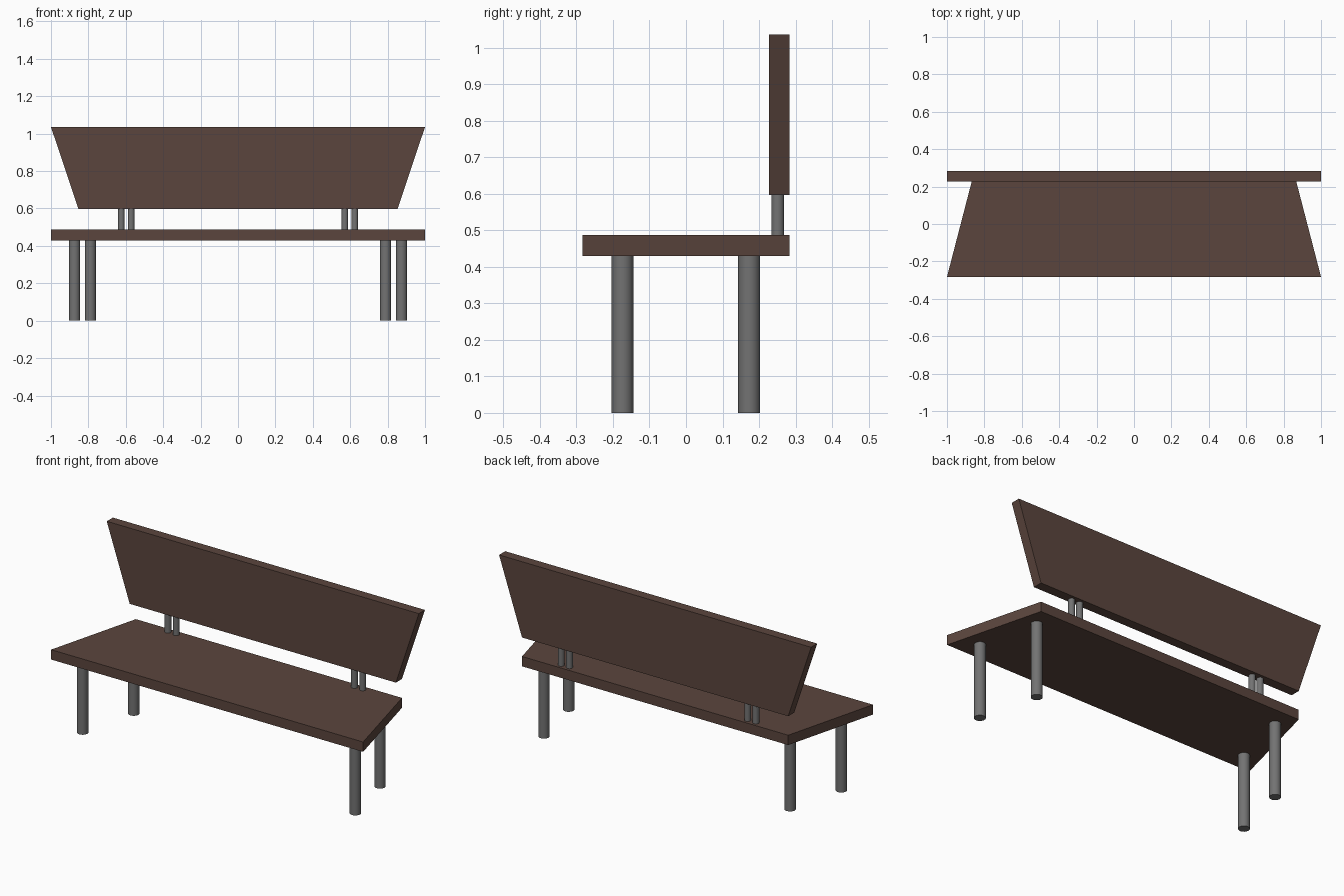
import bpy, bmesh, math
from mathutils import Vector

if "Cube" in bpy.data.objects:
    bpy.data.objects.remove(bpy.data.objects["Cube"])


def material(name, color):
    mat = bpy.data.materials.new(name)
    mat.diffuse_color = (*color, 1)
    mat.use_nodes = True
    mat.node_tree.nodes["Principled BSDF"].inputs["Base Color"].default_value = mat.diffuse_color
    return mat


wood = material("dark_wood", (0.105, 0.06, 0.047))
metal = material("grey_metal", (0.17, 0.17, 0.17))


def slab(name, profile, thickness):
    """Extrude a flat closed profile by the thickness vector."""
    bm = bmesh.new()
    face = bm.faces.new([bm.verts.new(p) for p in profile])
    ext = bmesh.ops.extrude_face_region(bm, geom=[face], use_keep_orig=True)
    verts = [g for g in ext["geom"] if isinstance(g, bmesh.types.BMVert)]
    bmesh.ops.translate(bm, verts=verts, vec=Vector(thickness))
    bmesh.ops.recalc_face_normals(bm, faces=bm.faces)
    mesh = bpy.data.meshes.new(name)
    bm.to_mesh(mesh)
    bm.free()
    mesh.materials.append(wood)
    obj = bpy.data.objects.new(name, mesh)
    bpy.context.collection.objects.link(obj)


def post(name, x, y, radius, z0, z1):
    """Vertical round post from z0 to z1."""
    bpy.ops.mesh.primitive_cylinder_add(
        vertices=32, radius=radius, depth=z1 - z0, location=(x, y, (z0 + z1) / 2))
    obj = bpy.context.object
    obj.name = name
    obj.data.materials.append(metal)
    bpy.ops.object.shade_smooth_by_angle(angle=math.radians(40))


WIDE, NARROW, DEPTH = 1.0, 0.853, 0.283
SEAT_Z, SEAT_TOP = 0.43, 0.487
BACK_Z, BACK_TOP, BACK_THICK = 0.597, 1.036, 0.056

# Seat: trapezoid, wide at the front
slab("seat", [(-WIDE, -DEPTH, SEAT_Z), (WIDE, -DEPTH, SEAT_Z),
              (NARROW, DEPTH, SEAT_Z), (-NARROW, DEPTH, SEAT_Z)],
     (0, 0, SEAT_TOP - SEAT_Z))

# Backrest: trapezoid, wide at the top
slab("backrest", [(-NARROW, DEPTH, BACK_Z), (NARROW, DEPTH, BACK_Z),
                  (WIDE, DEPTH, BACK_TOP), (-WIDE, DEPTH, BACK_TOP)],
     (0, -BACK_THICK, 0))

# Legs and paired backrest supports on both sides
for side, s in (("left", -1), ("right", 1)):
    post(f"front_leg_{side}", s * 0.874, -0.174, 0.03, 0, SEAT_Z)
    post(f"back_leg_{side}", s * 0.789, 0.173, 0.03, 0, SEAT_Z)
    post(f"outer_support_{side}", s * 0.624, 0.251, 0.0175, SEAT_TOP, BACK_Z)
    post(f"inner_support_{side}", s * 0.571, 0.251, 0.0175, SEAT_TOP, BACK_Z)
